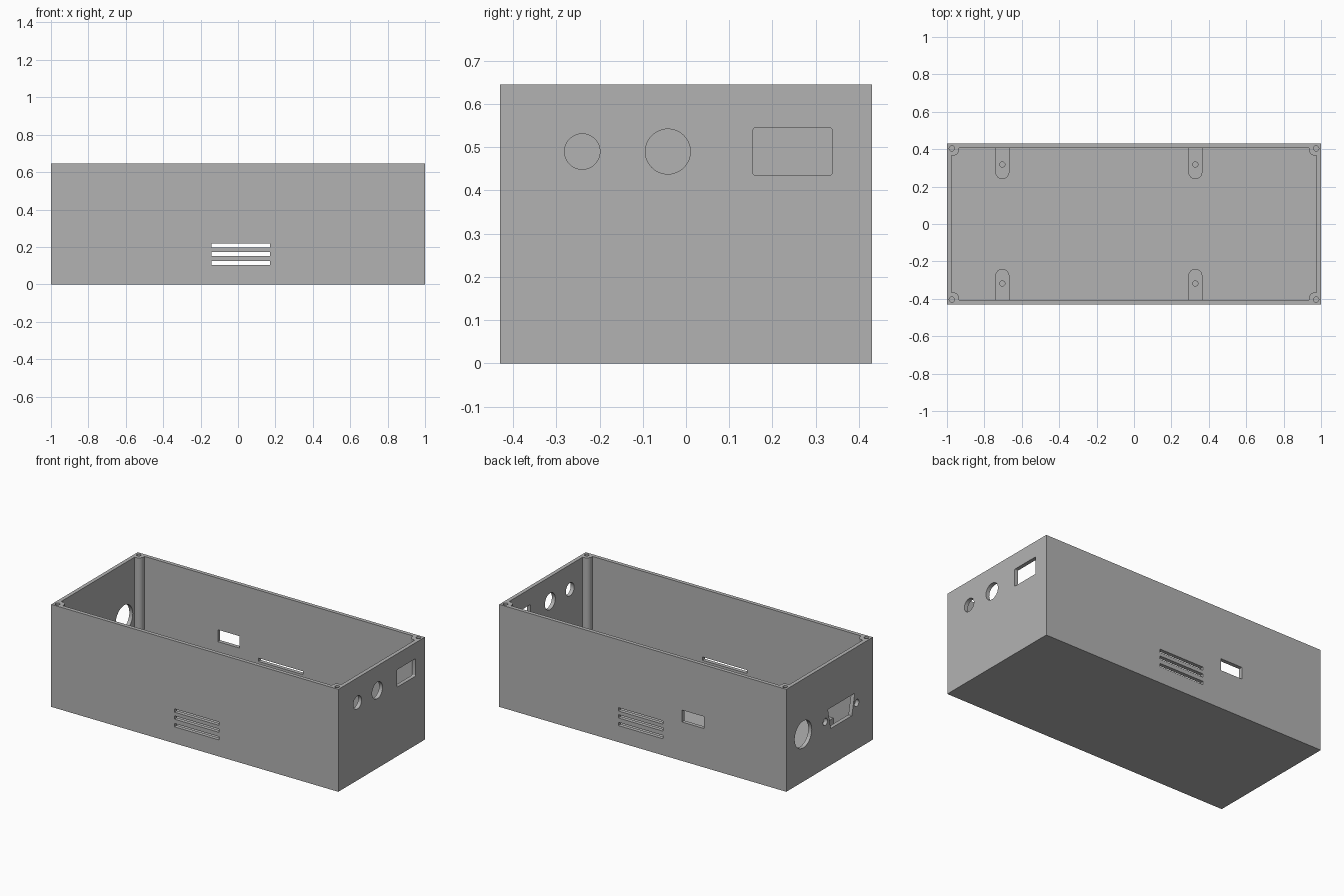
import bpy, bmesh, math

cube = bpy.data.objects.get("Cube")
if cube:
    bpy.data.objects.remove(cube, do_unlink=True)

HX, HY, H = 1.0, 0.43, 0.645      # outer half sizes and height
WALL = 0.024
POST, POST_R = 0.064, 0.03        # corner post size and inner rounding

grey = bpy.data.materials.new("plain_grey")
grey.use_nodes = True
grey.diffuse_color = (0.45, 0.45, 0.45, 1)
grey.node_tree.nodes["Principled BSDF"].inputs["Base Color"].default_value = (0.45, 0.45, 0.45, 1)


def arc(cx, cy, r, start, end, n=10):
    steps = [math.radians(start + (end - start) * i / n) for i in range(n + 1)]
    return [(cx + r * math.cos(a), cy + r * math.sin(a)) for a in steps]


def circle(cx, cy, r):
    return arc(cx, cy, r, 0, 360, 48)[:-1]


def rect(x0, x1, y0, y1, r=0.0):
    if r == 0:
        return [(x0, y0), (x1, y0), (x1, y1), (x0, y1)]
    return (arc(x0 + r, y0 + r, r, 180, 270, 4) + arc(x1 - r, y0 + r, r, 270, 360, 4)
            + arc(x1 - r, y1 - r, r, 0, 90, 4) + arc(x0 + r, y1 - r, r, 90, 180, 4))


def prism(name, outline, axis, lo, hi):
    """Extrude a flat outline along an axis."""
    place = {"x": lambda a, b, t: (t, a, b),
             "y": lambda a, b, t: (a, t, b),
             "z": lambda a, b, t: (a, b, t)}[axis]
    bm = bmesh.new()
    low, high = ([bm.verts.new(place(a, b, t)) for a, b in outline] for t in (lo, hi))
    bm.faces.new(low)
    bm.faces.new(high)
    for i in range(len(low)):
        j = (i + 1) % len(low)
        bm.faces.new((low[i], low[j], high[j], high[i]))
    bmesh.ops.recalc_face_normals(bm, faces=bm.faces)
    mesh = bpy.data.meshes.new(name)
    bm.to_mesh(mesh)
    bm.free()
    mesh.materials.append(grey)
    obj = bpy.data.objects.new(name, mesh)
    bpy.context.collection.objects.link(obj)
    return obj


def combine(target, tool, operation="DIFFERENCE"):
    """Apply a boolean and drop the tool."""
    tool.hide_render = True
    mod = target.modifiers.new("boolean", "BOOLEAN")
    mod.operation = operation
    mod.solver = "EXACT"
    mod.object = tool
    bpy.context.view_layer.objects.active = target
    bpy.ops.object.modifier_apply(modifier=mod.name)
    bpy.data.objects.remove(tool, do_unlink=True)


# Open box; the cavity outline leaves a rounded post in each corner
box = prism("enclosure_box", rect(-HX, HX, -HY, HY), "z", 0, H)
ix, iy = HX - WALL, HY - WALL
px, py = HX - POST, HY - POST
corner = [(ix, py)] + arc(px + POST_R, py + POST_R, POST_R, 270, 180) + [(px, iy)]
cavity = []
for sx, sy in ((1, 1), (-1, 1), (-1, -1), (1, -1)):
    pts = [(sx * x, sy * y) for x, y in corner]
    cavity += pts if sx * sy > 0 else pts[::-1]
combine(box, prism("cavity_cutter", cavity, "z", 0.025, H + 0.1))

# Mounting tabs on the floor, each with a screw hole
for x in (-0.704, 0.328):
    for side in (-1, 1):
        tab = [(u, side * v) for u, v in
               [(x + 0.0375, iy + 0.01), (x - 0.0375, iy + 0.01)]
               + arc(x, 0.278, 0.0375, 180, 360, 16)]
        combine(box, prism("mounting_tab", tab, "z", 0.01, 0.076), "UNION")
        combine(box, prism("tab_hole_cutter", circle(x, side * 0.318, 0.014), "z", 0.026, 0.2))

# Screw holes in the corner posts
for sx in (-1, 1):
    for sy in (-1, 1):
        hole = circle(sx * 0.974, sy * 0.404, 0.014)
        combine(box, prism("post_hole_cutter", hole, "z", H - 0.13, H + 0.1))

# Vent slots through front and back walls
for z in (0.104, 0.152, 0.196):
    combine(box, prism("vent_cutter", rect(-0.142, 0.17, z, z + 0.021), "y", -0.6, 0.6))

# Socket opening in the back wall
combine(box, prism("back_socket_cutter", rect(-0.425, -0.273, 0.245, 0.32), "y", 0.3, 0.6))

# Openings in the +x end
for outline in (circle(-0.24, 0.49, 0.041), circle(-0.042, 0.49, 0.052),
                rect(0.155, 0.338, 0.435, 0.545, 0.006)):
    combine(box, prism("right_end_cutter", outline, "x", 0.9, 1.1))

# Openings in the -x end: round hole, tapered connector and its screw holes
connector = [(-0.25, 0.36), (0.016, 0.36), (-0.012, 0.23), (-0.222, 0.23)]
for outline in (circle(0.262, 0.297, 0.085), connector,
                circle(0.042, 0.292, 0.022), circle(-0.27, 0.292, 0.022)):
    combine(box, prism("left_end_cutter", outline, "x", -1.1, -0.9))

bpy.ops.object.select_all(action="DESELECT")
box.select_set(True)
bpy.context.view_layer.objects.active = box
bpy.ops.object.shade_smooth_by_angle(angle=math.radians(30))
